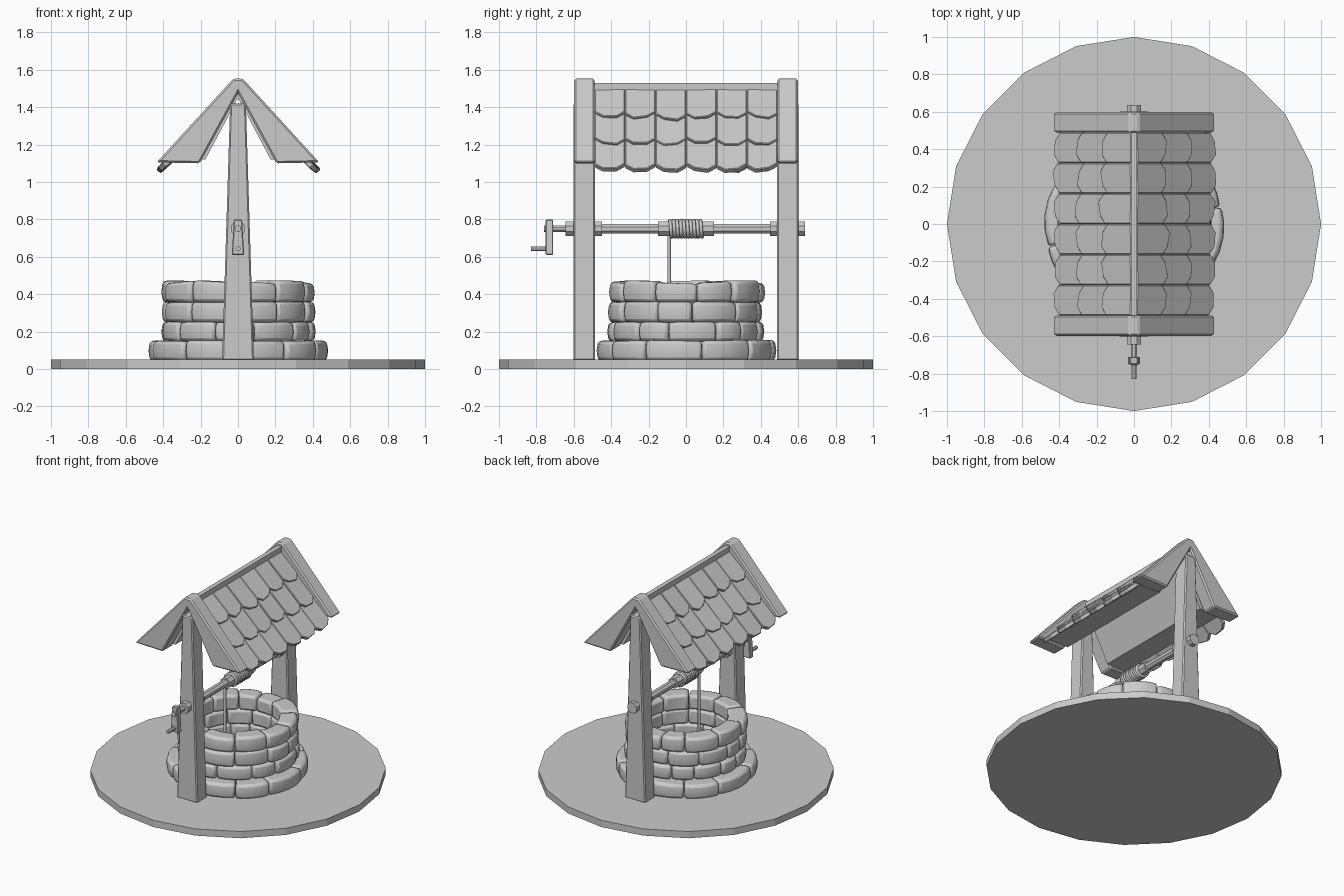
import bpy, bmesh, math, random
from mathutils import Vector

if "Cube" in bpy.data.objects:
    bpy.data.objects.remove(bpy.data.objects["Cube"])

random.seed(7)


def finish(name, bm, bevel=0.0, segments=2, smooth=False):
    bmesh.ops.recalc_face_normals(bm, faces=bm.faces)
    me = bpy.data.meshes.new(name)
    bm.to_mesh(me)
    bm.free()
    ob = bpy.data.objects.new(name, me)
    bpy.context.collection.objects.link(ob)
    if bevel:
        mod = ob.modifiers.new("bevel", 'BEVEL')
        mod.width, mod.segments = bevel, segments
        mod.limit_method, mod.angle_limit = 'ANGLE', math.radians(35)
    if smooth:
        bpy.ops.object.select_all(action='DESELECT')
        bpy.context.view_layer.objects.active = ob
        ob.select_set(True)
        bpy.ops.object.shade_smooth_by_angle(angle=math.radians(40))
    return ob


def add_prism(bm, points, offset):
    """Closed prism from a 3D outline pushed along an offset vector."""
    a = [bm.verts.new(p) for p in points]
    b = [bm.verts.new(Vector(p) + Vector(offset)) for p in points]
    bm.faces.new(a)
    bm.faces.new(b[::-1])
    for i in range(len(a)):
        j = (i + 1) % len(a)
        bm.faces.new((a[i], b[i], b[j], a[j]))


def profile_y(name, xz, y0, y1, bevel=0.0):
    bm = bmesh.new()
    add_prism(bm, [(x, y0, z) for x, z in xz], (0, y1 - y0, 0))
    return finish(name, bm, bevel, 1)


def rod(name, y0, y1, z, r, sides=8, smooth=False):
    ring = [(i + 0.5) * math.tau / sides for i in range(sides)]
    ob = profile_y(name, [(r * math.cos(t), z + r * math.sin(t)) for t in ring], y0, y1)
    return ob


# Ground disc
bm = bmesh.new()
add_prism(bm, [(math.cos(i * math.tau / 20), math.sin(i * math.tau / 20), 0)
               for i in range(20)], (0, 0, 0.05))
finish("ground_disc", bm)


# Ring of irregular stones
def stone_course(name, z0, z1, r_in, r_out, count, start, top_jitter):
    bm = bmesh.new()
    widths = [random.uniform(0.7, 1.3) for _ in range(count)]
    scale = math.tau / sum(widths)
    t = math.radians(start)
    for w in widths:
        t1 = t + w * scale
        ro = r_out + random.uniform(-0.008, 0.008)
        ri = r_in + random.uniform(-0.008, 0.008)
        top = [z1 + random.uniform(-top_jitter, top_jitter) for _ in range(2)]
        rings = []
        n = 4
        for k in range(n + 1):
            f = k / n
            a = t + 0.004 + (t1 - t - 0.008) * f
            bulge = 0.008 * math.sin(math.pi * f)
            zt = top[0] * (1 - f) + top[1] * f
            section = [(ri, z0), (ro + bulge - 0.004, z0),
                       (ro + bulge + 0.004, (z0 + zt) / 2),
                       (ro + bulge - 0.004, zt), (ri, zt)]
            rings.append([bm.verts.new((r * math.cos(a), r * math.sin(a), z))
                          for r, z in section])
        for p, q in zip(rings, rings[1:]):
            for i in range(5):
                j = (i + 1) % 5
                bm.faces.new((p[i], p[j], q[j], q[i]))
        bm.faces.new(rings[0])
        bm.faces.new(rings[-1][::-1])
        t = t1
    return finish(name, bm, 0.018, 2, True)


stone_course("stone_course_base", 0.045, 0.152, 0.29, 0.472, 10, 11, 0.005)
stone_course("stone_course_lower", 0.148, 0.252, 0.29, 0.402, 12, -14, 0.003)
stone_course("stone_course_middle", 0.25, 0.36, 0.29, 0.402, 11, 5, 0.003)
stone_course("stone_course_top", 0.357, 0.465, 0.285, 0.405, 11, -25, 0.01)

# Posts and gable boards at both ends
post = [(-0.085, 0.045), (0.085, 0.045), (0.042, 1.42), (-0.042, 1.42)]
gable = [(-0.435, 1.105), (-0.025, 1.553), (0.025, 1.553), (0.435, 1.105),
         (0.205, 1.10), (0, 1.475), (-0.205, 1.10)]
for side, s in (("front", -1), ("back", 1)):
    profile_y(side + "_post", post, s * 0.487, s * 0.602, 0.008)
    profile_y(side + "_gable_board", gable, s * 0.488, s * 0.598, 0.01)

# Roof body and ridge beam
profile_y("roof_body", [(-0.335, 1.12), (0, 1.48), (0.335, 1.12), (0.175, 1.12),
                        (0, 1.45), (-0.175, 1.12)], -0.489, 0.489)
profile_y("ridge_beam", [(-0.017, 1.455), (0.017, 1.455), (0.017, 1.53), (-0.017, 1.53)],
          -0.489, 0.489)

# Overlapping shingles, three rows of six on each slope
for side, sx in (("right", 1), ("left", -1)):
    down = Vector((0.68 * sx, 0, -0.733))
    out = Vector((0.733 * sx, 0, 0.68))
    bm = bmesh.new()
    for s0, s1 in ((0.0, 0.22), (0.16, 0.41), (0.34, 0.595)):
        for c in range(6):
            yc = -0.489 + (c + 0.5) * 0.163
            w = 0.0805
            tip = s1 + random.uniform(-0.012, 0.012)
            lift = random.uniform(0.006, 0.013)
            tilt = random.uniform(-0.04, 0.04)
            skew = random.uniform(-0.008, 0.008)
            outline = [(-w, s0), (w, s0), (w, tip - 0.035 + skew), (0.45 * w, tip + skew),
                       (-0.45 * w, tip - skew), (-w, tip - 0.035 - skew)]
            pts = []
            for u, s in outline:
                h = -0.008 + (lift + 0.008) * (s - s0) / (s1 - s0) + tilt * u
                pts.append(Vector((0, yc + u, 1.48)) + down * s + out * h)
            add_prism(bm, pts, out * 0.031)
    finish(side + "_shingles", bm, 0.004, 1)

# Axle, bushings and drum
AXLE = 0.75
rod("axle", -0.62, 0.62, AXLE, 0.028)
rod("front_bushing", -0.645, -0.45, AXLE, 0.041)
rod("back_bushing", 0.45, 0.637, AXLE, 0.041)
rod("drum", -0.15, 0.15, AXLE, 0.041)

# Crank
rod("crank_spindle", -0.76, -0.62, AXLE, 0.018)
profile_y("crank_arm", [(-0.033, 0.61), (0.033, 0.61), (0.022, 0.80), (-0.022, 0.80)],
          -0.75, -0.71, 0.005)
rod("crank_grip", -0.83, -0.74, 0.643, 0.014)

# Rope: coil around the drum, then hanging into the well
path = []
turns, steps, R = 10, 14, 0.045
for i in range(turns * steps + 1):
    a = math.pi + math.tau * i / steps
    path.append((R * math.cos(a), 0.09 - 0.18 * i / (turns * steps), AXLE + R * math.sin(a)))
path.append((-R, -0.09, 0.045))
cu = bpy.data.curves.new("rope", 'CURVE')
cu.dimensions = '3D'
cu.bevel_depth, cu.bevel_resolution = 0.010, 1
cu.use_fill_caps = True
sp = cu.splines.new('POLY')
sp.points.add(len(path) - 1)
for p, co in zip(sp.points, path):
    p.co = (*co, 1)
rope = bpy.data.objects.new("rope", cu)
bpy.context.collection.objects.link(rope)
